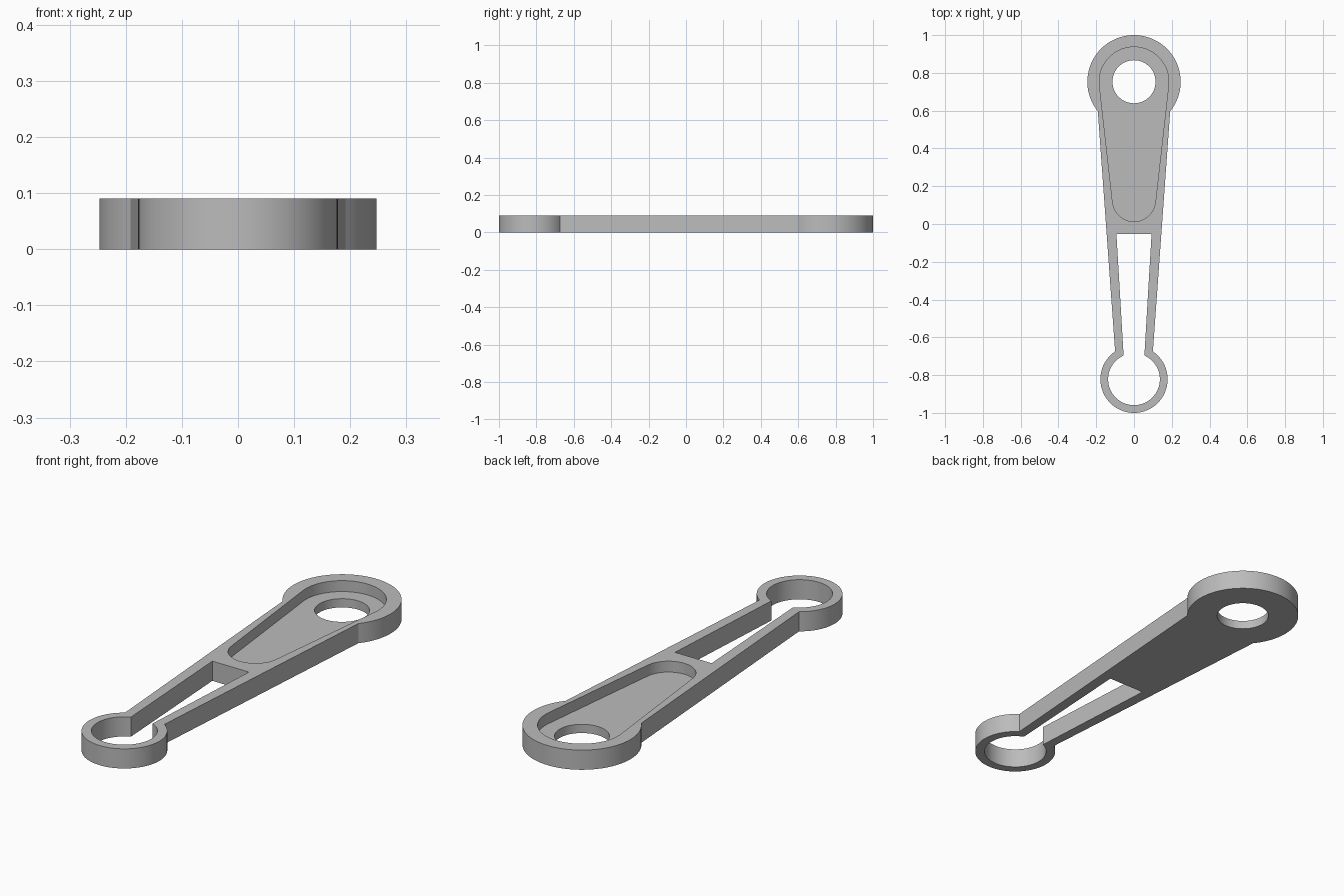
import bpy
import bmesh
from math import sin, cos, asin, acos, pi, radians

cube = bpy.data.objects.get("Cube")
if cube:
    bpy.data.objects.remove(cube, do_unlink=True)

HEIGHT, FLOOR = 0.09, 0.04
BIG_Y, BIG_R, BORE_R = 0.753, 0.247, 0.114
SMALL_Y, SMALL_R, EYE_R = -0.822, 0.178, 0.137

grey = bpy.data.materials.new("plain grey")
grey.use_nodes = True
grey.diffuse_color = (0.5, 0.5, 0.5, 1)
grey.node_tree.nodes["Principled BSDF"].inputs["Base Color"].default_value = grey.diffuse_color


def arc(cy, r, start, end, steps=64):
    """Points on an arc centred on x = 0."""
    return [(r * cos(start + (end - start) * i / steps),
             cy + r * sin(start + (end - start) * i / steps)) for i in range(steps + 1)]


def prism(name, outline, bottom, top):
    """Extrude a closed counter-clockwise outline upwards."""
    bm = bmesh.new()
    base = bm.faces.new([bm.verts.new((x, y, bottom)) for x, y in outline])
    side = bmesh.ops.extrude_face_region(bm, geom=[base], use_keep_orig=True)
    for v in side["geom"]:
        if isinstance(v, bmesh.types.BMVert):
            v.co.z = top
    bmesh.ops.recalc_face_normals(bm, faces=bm.faces)
    mesh = bpy.data.meshes.new(name)
    bm.to_mesh(mesh)
    bm.free()
    mesh.materials.append(grey)
    obj = bpy.data.objects.new(name, mesh)
    bpy.context.collection.objects.link(obj)
    return obj


# Tapered arm between the two round ends
big_a = asin(-0.156 / BIG_R)
small_a = acos(0.1 / SMALL_R)
outline = arc(BIG_Y, BIG_R, big_a, pi - big_a) + arc(SMALL_Y, SMALL_R, pi - small_a, 2 * pi + small_a)
link = prism("link_arm", outline, 0, HEIGHT)

# Bore through the large end
bore = prism("bore_cutter", arc(BIG_Y, BORE_R, 0, 2 * pi)[:-1], -0.1, 0.2)

# Teardrop pocket with sides tangent to both of its arcs
pocket_r, tip_r, tip_y = 0.184, 0.114, 0.127
tilt = asin((pocket_r - tip_r) / (BIG_Y - tip_y))
pocket = prism("pocket_cutter",
               arc(BIG_Y, pocket_r, -tilt * -1 - 2 * tilt, pi + tilt)
               + arc(tip_y, tip_r, pi + tilt, 2 * pi - tilt), FLOOR, 0.2)

# Small eye opening into the tapered slot
eye_a = acos(0.055 / EYE_R)
slot = prism("slot_cutter",
             arc(SMALL_Y, EYE_R, pi - eye_a, 2 * pi + eye_a) + [(0.093, -0.053), (-0.093, -0.053)],
             -0.1, 0.2)

bpy.context.view_layer.objects.active = link
link.select_set(True)
for cutter in (pocket, bore, slot):
    mod = link.modifiers.new(cutter.name, "BOOLEAN")
    mod.operation, mod.solver, mod.object = "DIFFERENCE", "EXACT", cutter
    bpy.ops.object.modifier_apply(modifier=mod.name)
    bpy.data.objects.remove(cutter, do_unlink=True)

bpy.ops.object.select_all(action="DESELECT")
link.select_set(True)
bpy.ops.object.shade_smooth_by_angle(angle=radians(20))
